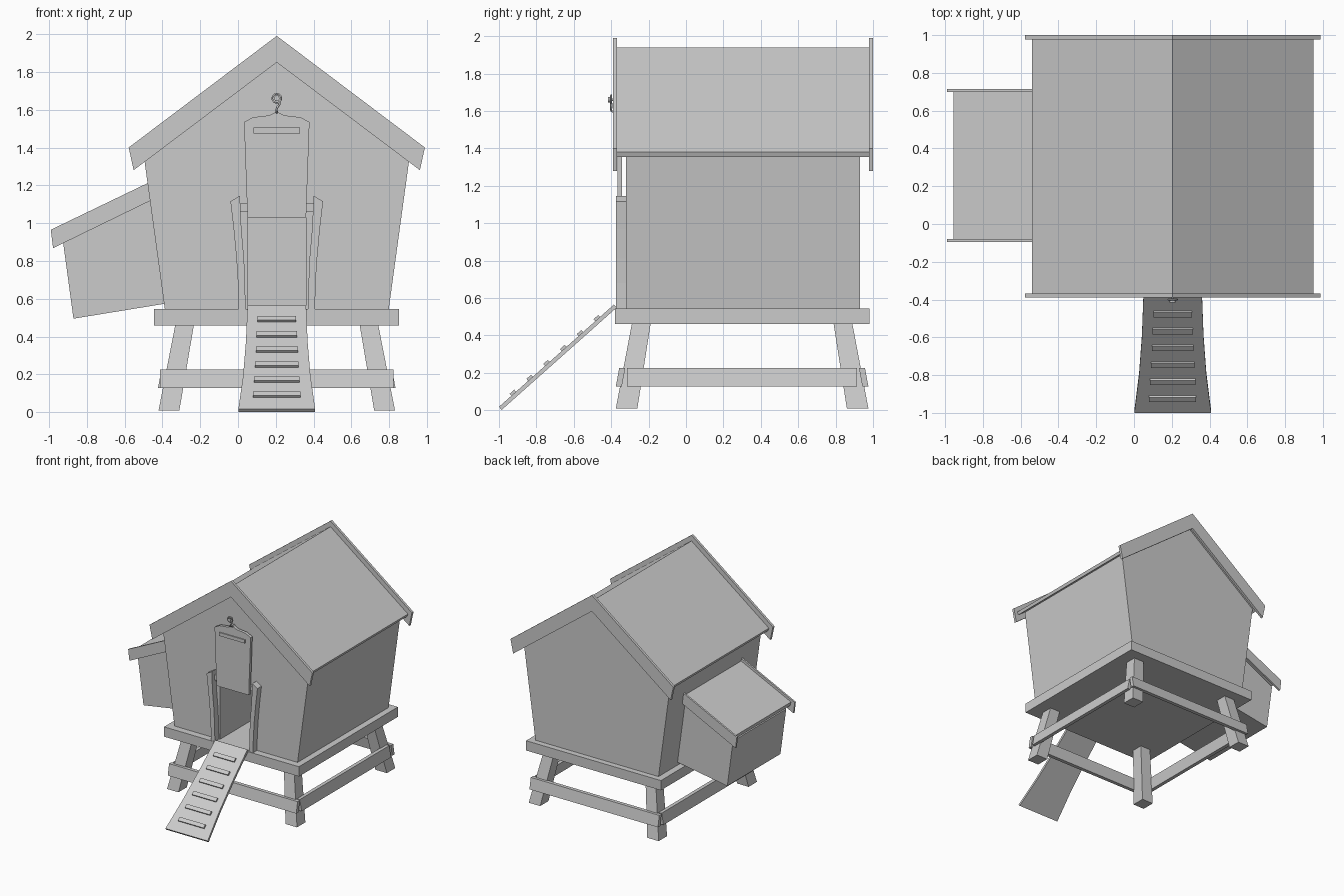
import bpy, bmesh, math
from mathutils import Vector

if "Cube" in bpy.data.objects:
    bpy.data.objects.remove(bpy.data.objects["Cube"], do_unlink=True)

GREY = (0.6, 0.6, 0.6, 1)
mat = bpy.data.materials.new("plain_grey")
mat.use_nodes = True
mat.diffuse_color = GREY
mat.node_tree.nodes["Principled BSDF"].inputs["Base Color"].default_value = GREY

CX, CY = 0.205, 0.3  # middle of the house


def loft(name, rings):
    """Closed solid through matching rings of points."""
    bm = bmesh.new()
    vs = [[bm.verts.new(p) for p in r] for r in rings]
    n = len(rings[0])
    for a, b in zip(vs, vs[1:]):
        for i in range(n):
            j = (i + 1) % n
            bm.faces.new((a[i], a[j], b[j], b[i]))
    bm.faces.new(vs[0])
    bm.faces.new(vs[-1])
    bmesh.ops.recalc_face_normals(bm, faces=bm.faces)
    me = bpy.data.meshes.new(name)
    bm.to_mesh(me)
    bm.free()
    me.materials.append(mat)
    ob = bpy.data.objects.new(name, me)
    bpy.context.collection.objects.link(ob)
    return ob


def prism(name, pts, y0, y1):
    """Front profile (x, z) pushed along y."""
    return loft(name, [[(x, y, z) for x, z in pts] for y in (y0, y1)])


def mirrored(half):
    """Profile given as (offset from the ridge, z), top to bottom, mirrored."""
    left = [(CX - d, z) for d, z in half if d > 0]
    return [(CX + d, z) for d, z in half] + left[::-1]


def box(name, x0, x1, y0, y1, z0, z1):
    return prism(name, [(x0, z0), (x1, z0), (x1, z1), (x0, z1)], y0, y1)


def wire(name, pts, radius, closed=False):
    """Round bent wire through points."""
    cu = bpy.data.curves.new(name, 'CURVE')
    cu.dimensions = '3D'
    cu.bevel_depth = radius
    cu.bevel_resolution = 1
    cu.use_fill_caps = True
    sp = cu.splines.new('POLY')
    sp.points.add(len(pts) - 1)
    for p, co in zip(sp.points, pts):
        p.co = (*co, 1)
    sp.use_cyclic_u = closed
    cu.materials.append(mat)
    ob = bpy.data.objects.new(name, cu)
    bpy.context.collection.objects.link(ob)


# House walls with a recessed doorway
house = prism("house_walls", mirrored([(0, 1.9), (0.705, 1.37), (0.592, 0.545)]), -0.32, 0.93)
cutter = box("doorway_cutter", 0.05, 0.36, -0.5, 0.3, 0.5, 1.1)
cutter.hide_render = True
mod = house.modifiers.new("doorway", 'BOOLEAN')
mod.operation = 'DIFFERENCE'
mod.solver = 'EXACT'
mod.object = cutter
bpy.context.view_layer.objects.active = house
bpy.ops.object.modifier_apply(modifier="doorway")
bpy.data.objects.remove(cutter, do_unlink=True)

# Main roof and gable boards
def chevron(name, top, top_end, low_end, low, y0, y1):
    right = [(CX, top), (CX + top_end[0], top_end[1]), (CX + low_end[0], low_end[1]), (CX, low)]
    left = [(CX - low_end[0], low_end[1]), (CX - top_end[0], top_end[1])]
    prism(name, right + left, y0, y1)

chevron("main_roof", 1.94, (0.745, 1.38), (0.735, 1.355), 1.905, -0.37, 0.98)
for name, y in (("front_gable_board", -0.39), ("back_gable_board", 0.978)):
    chevron(name, 1.99, (0.783, 1.4), (0.757, 1.28), 1.85, y, y + 0.022)

# Nest box on the right side
prism("nest_box", [(-0.87, 0.495), (-0.925, 0.9), (-0.45, 1.14), (-0.38, 0.575)], -0.055, 0.675)
prism("nest_roof", [(-0.955, 0.96), (-0.945, 0.925), (-0.45, 1.165), (-0.45, 1.2)], -0.08, 0.705)
for name, y in (("nest_front_board", -0.095), ("nest_back_board", 0.7)):
    prism(name, [(-0.99, 0.965), (-0.978, 0.868), (-0.45, 1.125), (-0.45, 1.225)], y, y + 0.016)

# Platform
box("platform", -0.445, 0.852, -0.38, 0.98, 0.46, 0.545)

# Splayed legs
for sx, xn in ((-1, "right"), (1, "left")):
    for sy, yn in ((-1, "front"), (1, "back")):
        rings = []
        for z, xs, ys in ((0.01, (0.515, 0.625), (0.56, 0.675)), (0.47, (0.437, 0.535), (0.488, 0.588))):
            rings.append([(CX + sx * xs[i], CY + sy * ys[j], z)
                          for i, j in ((0, 0), (1, 0), (1, 1), (0, 1))])
        loft(f"{yn}_{xn}_leg", rings)

# Tilted rails outside the legs: (inward distance, z)
RAIL = [(0, 0.128), (0.032, 0.128), (0.05, 0.225), (0.018, 0.225)]
for s, yn, xn in ((-1, "front", "right"), (1, "back", "left")):
    loft(f"{yn}_rail", [[(x, CY + s * (0.675 - d), z) for d, z in RAIL]
                        for x in (CX - 0.618, CX + 0.618)])
    loft(f"{xn}_rail", [[(CX + s * (0.628 - d), y, z) for d, z in RAIL]
                        for y in (CY - 0.615, CY + 0.613)])

# Curved door guides and the lintel behind the door
GUIDE = [(0.245, 1.115), (0.228, 0.97), (0.213, 0.81), (0.205, 0.68), (0.202, 0.545),
         (0.165, 0.545), (0.168, 0.68), (0.173, 0.81), (0.187, 0.97), (0.195, 1.145)]
for s, name in ((-1, "right_door_guide"), (1, "left_door_guide")):
    prism(name, [(CX + s * d, z) for d, z in GUIDE], -0.375, -0.315)
box("door_lintel", 0.012, 0.398, -0.342, -0.315, 1.06, 1.105)

# Sliding door with its grip bar
prism("door", mirrored([(0, 1.6), (0.012, 1.583), (0.04, 1.57), (0.125, 1.56), (0.173, 1.535),
                        (0.155, 1.03)]), -0.367, -0.342)
box("door_grip", 0.082, 0.328, -0.376, -0.36, 1.475, 1.505)

# Hook, ring and peg
Y = -0.4
wire("door_hook", [(CX, Y + 0.045, 1.58), (CX - 0.002, Y, 1.6), (CX + 0.004, Y, 1.615),
                   (CX + 0.015, Y, 1.63), (CX + 0.012, Y, 1.642)], 0.006)
wire("door_ring", [(CX + 0.024 * math.cos(a), Y, 1.66 + 0.024 * math.sin(a))
                   for a in (i * math.tau / 14 for i in range(14))], 0.005, True)
wire("peg", [(CX, -0.37, 1.66), (CX, -0.41, 1.66)], 0.008)
wire("peg_head", [(CX, -0.406, 1.66), (CX, -0.416, 1.66)], 0.016)

# Ramp, slightly flared towards the ground
TOP, FOOT = Vector((CX, -0.385, 0.565)), Vector((CX, -1.0, 0.018))
along = (FOOT - TOP).normalized()
up = Vector((0, along.z, -along.y))


def ramp_ring(t, half, low, high):
    p = TOP.lerp(FOOT, t)
    return [p + Vector((s * half, 0, 0)) + up * h
            for s, h in ((-1, low), (1, low), (1, high), (-1, high))]

loft("ramp", [ramp_ring(t, w, -0.022, 0)
              for t, w in ((0, 0.155), (0.35, 0.163), (0.68, 0.178), (1, 0.203))])
for i in range(6):
    t = 0.142 + i * 0.146
    w = 0.102 + i * 0.0045
    loft(f"ramp_slat_{i + 1}", [ramp_ring(t + d, w, -0.005, 0.014) for d in (-0.02, 0.02)])
